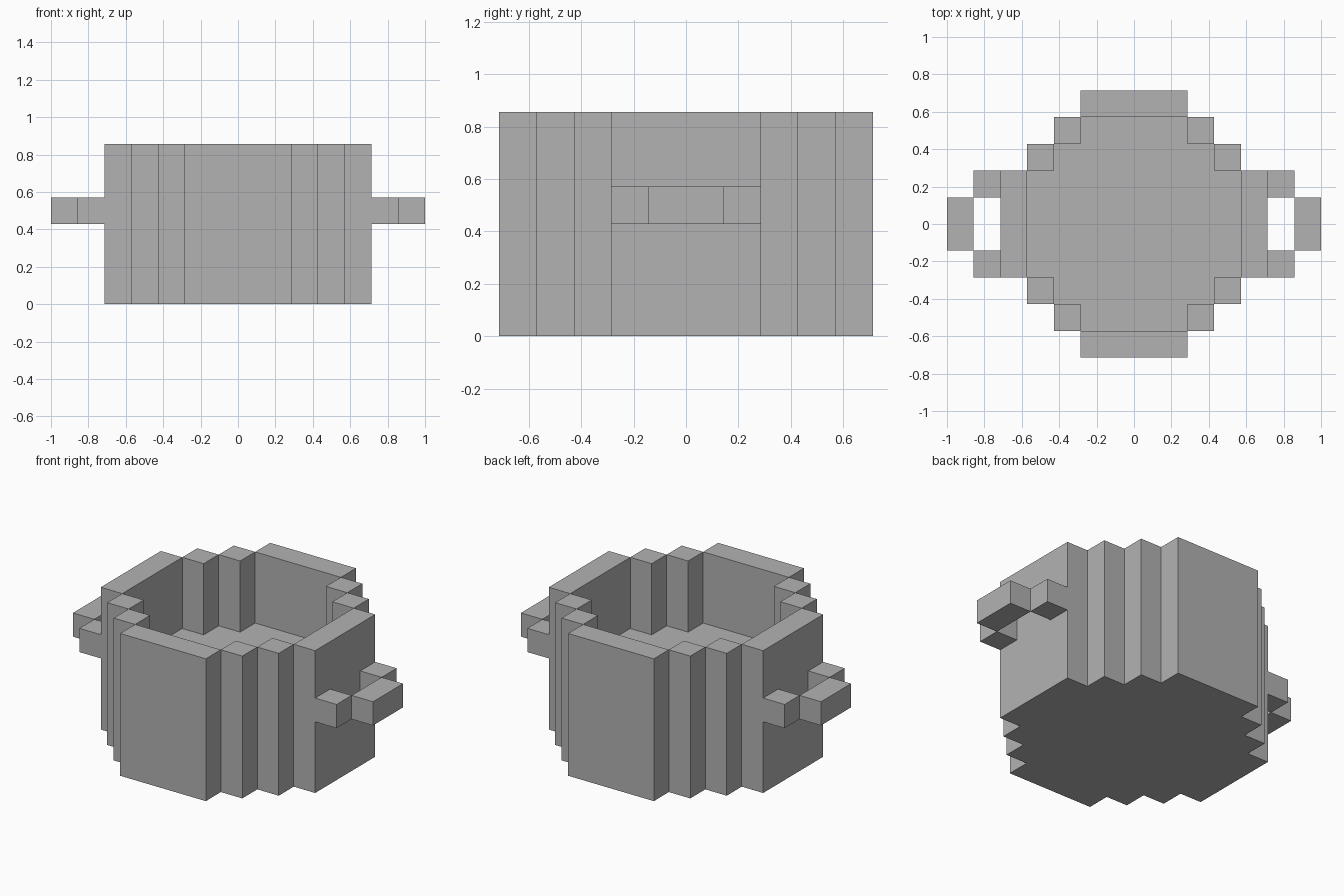
import bpy
import bmesh
from mathutils import Vector

U = 1 / 7            # one block
HEIGHT, FLOOR = 6, 3  # rim and inner floor, in blocks

cube = bpy.data.objects.get("Cube")
if cube:
    bpy.data.objects.remove(cube, do_unlink=True)

grey = bpy.data.materials.new("plain_grey")
grey.use_nodes = True
colour = (0.448, 0.448, 0.448, 1)
grey.diffuse_color = colour
grey.node_tree.nodes["Principled BSDF"].inputs["Base Color"].default_value = colour


def prism(name, outline, z0, z1):
    """Extrude a plan outline, given in blocks, between two heights."""
    bm = bmesh.new()
    base = bm.faces.new([bm.verts.new(Vector((x, y, z0)) * U) for x, y in outline])
    top = bmesh.ops.extrude_face_region(bm, geom=[base])["geom"]
    verts = [v for v in top if isinstance(v, bmesh.types.BMVert)]
    bmesh.ops.translate(bm, verts=verts, vec=(0, 0, (z1 - z0) * U))
    bmesh.ops.recalc_face_normals(bm, faces=bm.faces)
    mesh = bpy.data.meshes.new(name)
    bm.to_mesh(mesh)
    bm.free()
    mesh.materials.append(grey)
    obj = bpy.data.objects.new(name, mesh)
    bpy.context.collection.objects.link(obj)
    return obj


def block(name, x0, x1, y0, y1, z0=0, z1=HEIGHT):
    return prism(name, [(x0, y0), (x1, y0), (x1, y1), (x0, y1)], z0, z1)


# Stepped solid base that forms the inner floor
quarter = [(4, 2), (3, 2), (3, 3), (2, 3), (2, 4)]
half = quarter + [(-x, y) for x, y in reversed(quarter)]
prism("pot_floor", half + [(x, -y) for x, y in reversed(half)], 0, FLOOR)

# Front and back walls
block("front_wall", -2, 2, -5, -4)
block("back_wall", -2, 2, 4, 5)

for side, sx in (("left", 1), ("right", -1)):
    # Side wall and the grip of its handle
    block(side + "_wall", *sorted((4 * sx, 5 * sx)), -2, 2)
    block(side + "_handle_grip", *sorted((6 * sx, 7 * sx)), -1, 1, 3, 4)
    for end, sy in (("front", -1), ("back", 1)):
        # Stepped corner posts and the handle arm
        tag = f"{end}_{side}"
        block(tag + "_inner_post", *sorted((2 * sx, 3 * sx)), *sorted((3 * sy, 4 * sy)))
        block(tag + "_outer_post", *sorted((3 * sx, 4 * sx)), *sorted((2 * sy, 3 * sy)))
        block(tag + "_handle_arm", *sorted((5 * sx, 6 * sx)), *sorted((sy, 2 * sy)), 3, 4)
